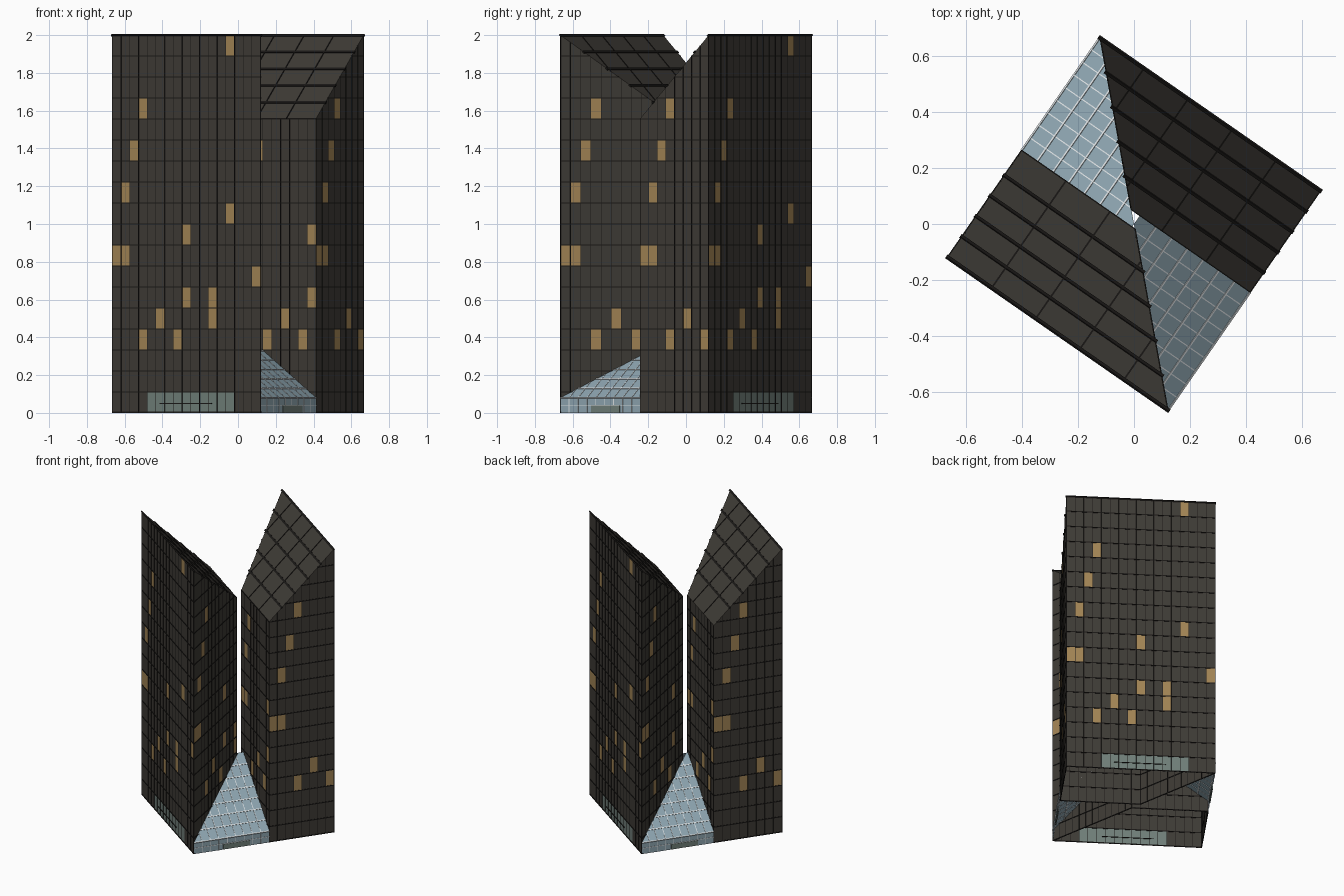
import bpy, bmesh, math
from mathutils import Vector as V

if "Cube" in bpy.data.objects:
    bpy.data.objects.remove(bpy.data.objects["Cube"])

H = 0.478            # half side of the square site
TOP = 2.0
FLOOR = TOP / 18
BAY = 2 * H / 17
TURN = math.radians(-34.75)
GLASS_Z, SLOPE = 0.08, 0.73
# (bay, floor) of lit windows, repeated on every wall
LIT = {(13, 17), (3, 14), (2, 12), (1, 10), (13, 9), (8, 8), (0, 7), (1, 7), (16, 6),
       (8, 5), (11, 5), (5, 4), (11, 4), (3, 3), (7, 3)}


def mat(name, r, g, b):
    m = bpy.data.materials.new(name)
    m.diffuse_color = (r, g, b, 1)
    m.use_nodes = True
    m.node_tree.nodes["Principled BSDF"].inputs["Base Color"].default_value = m.diffuse_color
    return m


WALL = mat("bronze_wall", .048, .043, .036)
LINE = mat("dark_frame", .010, .009, .008)
GLOW = mat("lit_window", .36, .23, .09)
DOOR = mat("entrance_glass", .16, .21, .19)
GLASS = mat("atrium_glass", .27, .38, .44)
WHITE = mat("pale_mullion", .72, .76, .78)


def finish(bm, name, mats, spin):
    me = bpy.data.meshes.new(name)
    bm.to_mesh(me)
    bm.free()
    for m in mats:
        me.materials.append(m)
    ob = bpy.data.objects.new(name, me)
    ob.rotation_euler.z = TURN + spin
    bpy.context.collection.objects.link(ob)
    return ob


def face(bm, pts, index=0):
    f = bm.faces.new([bm.verts.new(p) for p in pts])
    f.material_index = index


def bar(bm, a, b, n, w=.005, d=.003):
    """Box bar from a to b, width w, standing d either side of a surface with normal n."""
    a, b, n = V(a), V(b), V(n).normalized()
    s = (b - a).cross(n).normalized() * w / 2
    ring = [s + n * d, -s + n * d, -s - n * d, s - n * d]
    va = [bm.verts.new(a + r) for r in ring]
    vb = [bm.verts.new(b + r) for r in ring]
    for i in range(4):
        j = (i + 1) % 4
        bm.faces.new((va[j], va[i], vb[i], vb[j]))
    bm.faces.new(va)
    bm.faces.new(vb[::-1])


def roof_z(y):
    return TOP - (H - y)


def tower(tag, g, spin):
    plan = [V((-g, g, 0)), V((H, g, 0)), V((H, H, 0)), V((-H, H, 0))]
    up = V((0, 0, 1))
    walls, frame = bmesh.new(), bmesh.new()
    for k in range(4):
        a, b = plan[k], plan[(k + 1) % 4]
        along = b - a
        n = V((along.y, -along.x, 0))
        bays = round(along.length / BAY)
        # wall panels
        for i in range(bays):
            p, q = a + along * i / bays, a + along * (i + 1) / bays
            for f in range(18):
                lo, hi = up * f * FLOOR, up * (f + 1) * FLOOR
                index = 1 if (i, f) in LIT else 0
                if k == 2 and f == 0 and 4 <= i < 14:
                    index = 2
                face(walls, (p + lo, q + lo, q + hi, p + hi), index)
        # vertical frame lines up to the sloping roof
        for i in range(bays + 1):
            p = a + along * i / bays
            bar(frame, p, p + up * roof_z(p.y), n, .003, .002)
        # floor lines, clipped where the roof cuts the wall
        for f in range(18):
            z = max(f * FLOOR, .004)
            yc = z - TOP + H
            if max(a.y, b.y) < yc:
                continue
            p, q = a.copy(), b.copy()
            if p.y < yc:
                p = a + along * (yc - a.y) / along.y
            if q.y < yc:
                q = a + along * (yc - a.y) / along.y
            if (q - p).length > .01:
                bar(frame, p + up * z, q + up * z, n, .006, .003)
        # door handle rail
        if k == 2:
            bar(frame, a + along * .32 + up * .05, a + along * .67 + up * .05, n, .004, .004)
    geom = walls.verts[:] + walls.edges[:] + walls.faces[:]
    bmesh.ops.bisect_plane(walls, geom=geom, plane_co=(0, H, TOP), plane_no=(0, -1, 1),
                           clear_outer=True)
    bmesh.ops.remove_doubles(walls, verts=walls.verts[:], dist=1e-4)
    finish(walls, tag + "_tower_walls", [WALL, GLOW, DOOR], spin)
    finish(frame, tag + "_tower_frame_lines", [LINE], spin)

    # sloping roof with ribs
    roof = bmesh.new()
    face(roof, [p + up * roof_z(p.y) for p in plan])
    finish(roof, tag + "_tower_roof", [WALL], spin)
    ribs = bmesh.new()
    n = (0, -1, 1)
    for i in range(5):
        y = H - .002 - i * .0885
        bar(ribs, (-y - .008, y, roof_z(y)), (H + .006, y, roof_z(y)), n, .014, .004)
    for i in range(1, 5):
        x = -H + i * 2 * H / 5
        y = max(g, -x)
        bar(ribs, (x, y, roof_z(y)), (x, H, TOP), n, .006, .003)
    finish(ribs, tag + "_tower_roof_ribs", [LINE], spin)


def atrium(tag, g, spin):
    def top(x):
        return GLASS_Z + (H - x) * SLOPE
    # sloping glass and its low front wall
    glass = bmesh.new()
    face(glass, [(x, y, top(x)) for x, y in ((H, -H), (H, g), (0, g), (0, 0))])
    face(glass, [(H, -H, 0), (H, g, 0), (H, g, GLASS_Z), (H, -H, GLASS_Z)])
    finish(glass, tag + "_atrium_glass", [GLASS], spin)
    # mullion grid
    bars = bmesh.new()
    n = (SLOPE, 0, 1)
    for i in range(7):
        x = H - i * .068
        bar(bars, (x, -x, top(x)), (x, g, top(x)), n, .007, .003)
    for i in range(1, 9):
        y = -H + i * (H + g) / 9
        x = max(-y, 0)
        bar(bars, (H, y, GLASS_Z), (x, y, top(x)), n, .004, .002)
        bar(bars, (H, y, 0), (H, y, GLASS_Z), (1, 0, 0), .004, .002)
    bar(bars, (H, -H, .04), (H, g, .04), (1, 0, 0), .004, .002)
    finish(bars, tag + "_atrium_mullions", [WHITE], spin)
    # entrance doors
    door = bmesh.new()
    bar(door, (H, -.278, .02), (H, -.095, .02), (1, 0, 0), .036, .004)
    finish(door, tag + "_atrium_door", [DOOR], spin)


for tag, gap, spin in (("rear", .0375, 0), ("front", .0135, math.pi)):
    tower(tag, gap, spin)
    atrium(tag, gap, spin)
